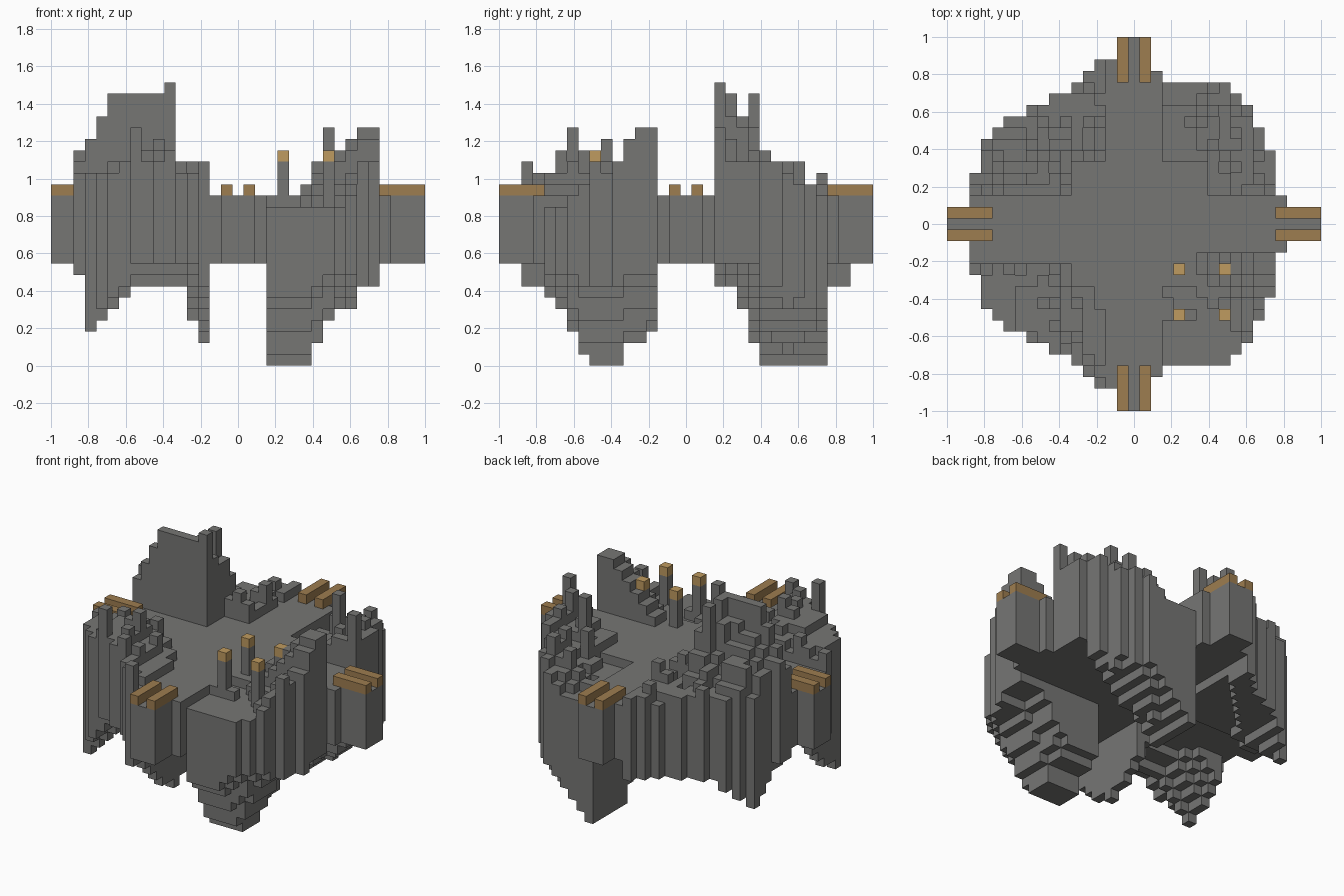
import bpy
import bmesh
import random

random.seed(4)
if "Cube" in bpy.data.objects:
    bpy.data.objects.remove(bpy.data.objects["Cube"])

U = 2 / 33          # one block
FLOOR, DECK = 15, 9  # floor level and deck underside, in blocks


def material(name, rgb):
    m = bpy.data.materials.new(name)
    m.use_nodes = True
    m.diffuse_color = (*rgb, 1)
    m.node_tree.nodes["Principled BSDF"].inputs["Base Color"].default_value = (*rgb, 1)
    return m


stone = material("grey stone", (0.18, 0.18, 0.175))
plank = material("brown plank", (0.34, 0.205, 0.08))
lamp = material("light wood", (0.52, 0.325, 0.115))

# Outline: furthest block in y for each column of blocks in x
WEST = [16, 16, 14, 14, 13, 12, 11, 11, 10, 10, 9, 9, 8, 7, 4, 1, 1]
EAST = [16, 16, 13, 12, 12, 12, 12, 12, 12, 11, 10, 8, 6, 2, 1, 1, 1]
# Cliff wall crest and hanging rock profiles, from the middle outwards
CREST = [18, 18, 18, 25, 24, 24, 24, 24, 24, 22, 20, 18]
FALL = [1, 0.75, 0.56, 0.4, 0.25, 0.12, 0.05, 0, -0.05, -0.1, -0.1, -0.1]
SW_ROOT = [2, 4, 7, 7, 7, 7, 7, 6, 5, 4, 3, 6]
NE_ROOT = [8, 7, 5, 2, 0, 0, 0, 0, 0, 0, 0, 0]
SE_X = [0, 0, 0, 0, 2, 4, 6, 7, 7, 7, 7, 7]
SE_Y = [3, 2, 2, 0, 0, 0, 1, 3, 5, 6, 8, 8]
# Rise of the eastern rims along x, and drop of the ridge along y
RIDGE_X = [15, 15, 15, 16, 17, 18, 19, 20, 21, 21]
RIDGE_Y = [0, 0, 1, 3, 4, 4, 4, 5, 5, 5]
RIM_X = [14, 14, 14, 15, 16, 16, 17, 17, 18, 18]
POSTS = [(i, j) for i in (4, 8) for j in (-4, -8)]
# Lone pinnacles
SPIKES = {(-7, 4): 24, (-8, 5): 22, (-7, 6): 24, (-3, 9): 18, (-4, 6): 18, (-9, -10): 21,
          (-7, -7): 20, (-7, -9): 19, (-6, -11): 19, (-5, -12): 17, (-4, -13): 17,
          (-3, -14): 18, (8, 6): 21, (7, 7): 18, (12, 3): 21, (11, 4): 20}


def rock_top(i, j):
    a, b = abs(i), abs(j)
    rough = random.choice((-1, 0, 0, 0, 0, 1))
    if (i, j) in SPIKES:
        return SPIKES[i, j]
    if max(a, b) <= 5:
        return FLOOR
    if i < 0 < j:                                   # tall cliff falling away behind
        slope = 16 + (CREST[a - 3] - 16) * FALL[b - 3]
        h = round(slope) + (rough if b > 3 else 0)
    elif i < 0:                                     # ragged mound
        if b == 3:
            return FLOOR
        h = 17 + rough + (1 if 6 < a < 11 and b > 5 else 0) - (1 if a < 5 else 0)
    elif j > 0:                                     # stepped rim
        h = RIM_X[a - 3] + (rough if a > 5 else min(0, rough)) - (1 if b > 10 else 0)
    elif a < 9 and b > 5:                           # clearing with posts
        h = FLOOR - (1 if b > 8 or rough else 0)
    else:                                           # eastern ridge
        h = RIDGE_X[a - 3] - RIDGE_Y[b - 3] + (1 if b > 5 and rough > 0 else 0)
    return max(13, h)


def rock_bottom(i, j):
    a, b = abs(i) - 3, abs(j) - 3
    if i < 0 and j < 0:
        z = SW_ROOT[a] + 0.8 * abs(b - 4)
    elif i < 0:
        z = min(7 if a + b > 8 else 8, 4 + max(abs(b - 4), abs(a - 10)))
        z = 8 if a == 11 else z
    elif j > 0:
        z = NE_ROOT[b] + a * (0.8 + 0.06 * abs(b - 6))
    else:
        z = max(SE_X[a], SE_Y[b]) + 0.45 * min(SE_X[a], SE_Y[b])
    return min(DECK, max(0, int(z + 0.3)))


# Bottom and top of every block column
columns = {}
for i in range(-16, 17):
    reach = (WEST if i < 0 else EAST)[abs(i)]
    for j in range(-reach, reach + 1):
        if abs(i) <= 2 or abs(j) <= 2:
            columns[i, j] = (DECK, FLOOR)
        else:
            columns[i, j] = (rock_bottom(i, j), rock_top(i, j))
for p in POSTS:
    columns[p] = (columns[p][0], 18)


def finish(bm, name, mat):
    bmesh.ops.remove_doubles(bm, verts=bm.verts, dist=1e-5)
    mesh = bpy.data.meshes.new(name)
    bm.to_mesh(mesh)
    bm.free()
    mesh.materials.append(mat)
    obj = bpy.data.objects.new(name, mesh)
    bpy.context.collection.objects.link(obj)


# Island: caps for each column and walls only where a neighbour leaves it open
bm = bmesh.new()


def quad(*pts):
    bm.faces.new([bm.verts.new((x * U, y * U, z * U)) for x, y, z in pts])


for (i, j), (lo, hi) in columns.items():
    ring = [(i - .5, j - .5), (i + .5, j - .5), (i + .5, j + .5), (i - .5, j + .5)]
    quad(*[(x, y, hi) for x, y in ring])
    quad(*[(x, y, lo) for x, y in reversed(ring)])
    for k, (dx, dy) in enumerate(((0, -1), (1, 0), (0, 1), (-1, 0))):
        nlo, nhi = columns.get((i + dx, j + dy), (hi, hi))
        (ax, ay), (bx, by) = ring[k], ring[(k + 1) % 4]
        for z0, z1 in ((lo, min(hi, nlo)), (max(lo, nhi), hi)):
            if z1 > z0:
                quad((ax, ay, z0), (bx, by, z0), (bx, by, z1), (ax, ay, z1))
finish(bm, "island_rock", stone)


def block(name, mat, x, y, z, sx=1, sy=1):
    bm = bmesh.new()
    bmesh.ops.create_cube(bm, size=U)
    for v in bm.verts:
        v.co = (v.co.x * sx + x * U, v.co.y * sy + y * U, v.co.z + z * U)
    finish(bm, name, mat)


# Paired rails at the end of each bridge arm
for s in (-1, 1):
    for t in (-1, 1):
        block("bridge_rail_x", plank, s * 14.5, t, FLOOR + .5, sx=4)
        block("bridge_rail_y", plank, t, s * 14.5, FLOOR + .5, sy=4)

# Caps on the four posts
for x, y in POSTS:
    block("post_cap", lamp, x, y, 18.5)
